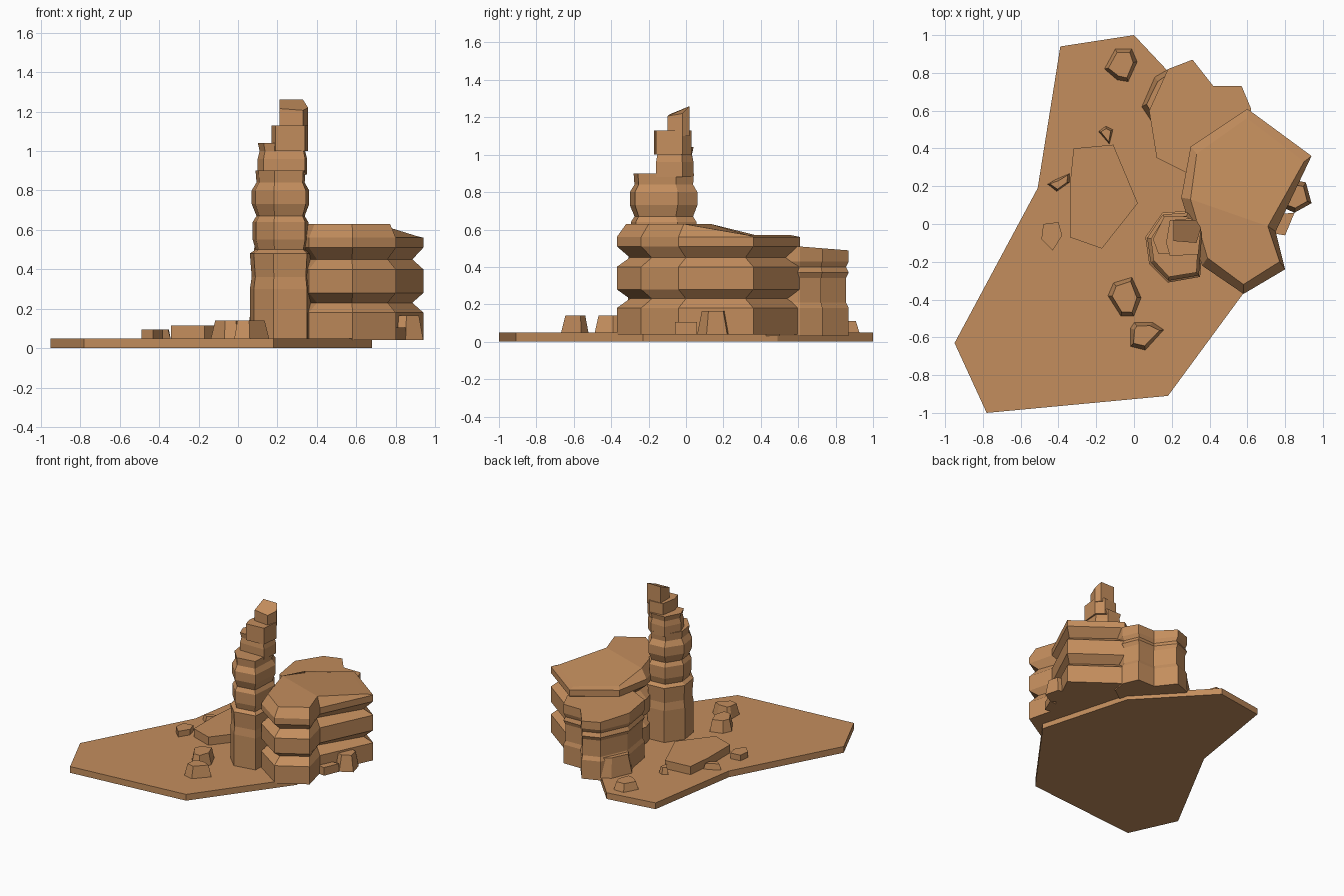
import bpy
import bmesh
from mathutils import Vector

default_cube = bpy.data.objects.get("Cube")
if default_cube:
    bpy.data.objects.remove(default_cube, do_unlink=True)

# One sandstone colour for the whole model
sandstone = bpy.data.materials.new("sandstone")
sandstone.use_nodes = True
colour = (.55, .27, .11, 1)
sandstone.diffuse_color = colour
sandstone.node_tree.nodes["Principled BSDF"].inputs["Base Color"].default_value = colour


def finish(name, bm):
    """Turn a bmesh into a flat shaded object."""
    bmesh.ops.recalc_face_normals(bm, faces=bm.faces)
    mesh = bpy.data.meshes.new(name)
    bm.to_mesh(mesh)
    bm.free()
    mesh.materials.append(sandstone)
    rock_object = bpy.data.objects.new(name, mesh)
    bpy.context.collection.objects.link(rock_object)
    return rock_object


def strata(name, outline, levels, cap_height=None, split=None):
    """Stack an outline through (height, inset) levels; the last one is the cap.

    cap_height(x, y) may slope the cap, and split folds it between two corners.
    """
    bm = bmesh.new()
    corners = [Vector(point) for point in outline]
    centre = sum(corners, Vector((0, 0))) / len(corners)
    rings = []
    for height, inset in levels:
        is_cap = height == levels[-1][0]
        ring = []
        for corner in corners:
            outward = (corner - centre).normalized()
            point = corner - outward * inset
            z = cap_height(point.x, point.y) if is_cap and cap_height else height
            ring.append(bm.verts.new((point.x, point.y, z)))
        rings.append(ring)
    for lower, upper in zip(rings, rings[1:]):
        for i in range(len(lower)):
            j = (i + 1) % len(lower)
            bm.faces.new((lower[i], lower[j], upper[j], upper[i]))
    bm.faces.new(rings[0])
    top = rings[-1]
    if split:
        start, end = split
        bm.faces.new(top[start:end + 1])
        bm.faces.new(top[end:] + top[:start + 1])
    else:
        bm.faces.new(top)
    return finish(name, bm)


def rock(name, outline, top, taper=.025, bottom=.04):
    """A small boulder with leaning sides."""
    return strata(name, outline, [(bottom, 0), (top, taper)])


# Ground slab
ground_outline = [(-.95, -.63), (-.78, -1), (.18, -.91), (.68, -.23),
                  (.48, .49), (0, 1), (-.39, .94), (-.51, .19)]
strata("ground_slab", ground_outline, [(0, 0), (.05, 0)])

# Large mesa with two eroded grooves and a cap that falls away to the back
mesa_outline = [(.25, .14), (.36, -.22), (.58, -.37), (.8, -.24), (.75, -.04),
                (.94, .36), (.6, .61), (.3, .41)]
mesa_levels = [(.04, 0), (.18, 0), (.23, .07), (.28, 0), (.4, 0),
               (.45, .07), (.51, 0), (.56, 0), (.63, .05)]
strata("large_mesa", mesa_outline, mesa_levels,
       cap_height=lambda x, y: .63 if y < .2 else .57, split=(0, 4))

# Lower mesa behind it
back_outline = [(.08, .6), (.12, .35), (.28, .27), (.6, .5), (.62, .61),
                (.57, .73), (.42, .73), (.31, .87), (.18, .82)]
back_levels = [(.03, 0), (.18, 0), (.21, .015), (.34, .015), (.37, 0),
               (.4, .015), (.43, 0), (.5, 0)]
strata("back_mesa", back_outline, back_levels,
       cap_height=lambda x, y: .51 - max(0, y - .6) * .08)
foot_outline = [(.04, .62), (.12, .5), (.3, .6), (.25, .8), (.18, .82), (.11, .78)]
rock("back_mesa_foot", foot_outline, .2, taper=.03)

# Spire shaft with pinched layers
spire_outline = [(.06, -.07), (.08, -.21), (.18, -.31), (.35, -.28),
                 (.37, -.04), (.29, .07), (.15, .06)]
spire_levels = [(.04, 0), (.3, 0), (.36, .01), (.48, 0), (.5, .03), (.55, .015),
                (.64, .015), (.67, .035), (.73, .01), (.8, .01), (.84, .035),
                (.9, .03)]
strata("spire_shaft", spire_outline, spire_levels)

# Stepped blocks on top of the spire
shoulder_outline = [(.1, -.08), (.13, -.16), (.34, -.16), (.35, -.02),
                    (.28, .04), (.16, .04)]
strata("spire_shoulder", shoulder_outline,
       [(.88, 0), (.96, 0), (1, .01), (1.04, 0)])
neck_outline = [(.17, -.1), (.19, -.17), (.34, -.16), (.355, -.02),
                (.3, .03), (.19, .02)]
strata("spire_neck", neck_outline, [(1, 0), (1.13, 0)])
tip_outline = [(.21, -.09), (.33, -.1), (.355, -.02), (.33, .02), (.21, .02)]
strata("spire_tip", tip_outline, [(1.1, 0), (1.2, 0), (1.26, 0)],
       cap_height=lambda x, y: 1.26 - max(0, -.04 - y) * .9 - max(0, x - .33) * 1.6)

# Broad fallen plate and scattered boulders
plate_outline = [(-.34, -.07), (-.17, -.13), (.02, .11), (-.11, .42),
                 (-.32, .4), (-.34, .2)]
rock("fallen_plate", plate_outline, .115, taper=0)
rock("flat_stone", [(-.48, 0), (-.4, .01), (-.38, -.06), (-.43, -.14), (-.49, -.08)],
     .095, taper=0)
rock("back_boulder", [(-.1, .93), (-.01, .93), (.02, .86), (-.03, .75),
                      (-.09, .76), (-.16, .82)], .11)
rock("small_boulder", [(-.19, .49), (-.15, .52), (-.11, .5), (-.13, .42)], .1,
     taper=.015)
rock("side_boulder", [(-.46, .21), (-.41, .17), (-.34, .22), (-.34, .27),
                      (-.41, .24)], .095, taper=.015)
rock("front_boulder", [(-.14, -.38), (-.11, -.31), (-.01, -.28), (.04, -.39),
                       (0, -.49), (-.07, -.49)], .14)
rock("foremost_boulder", [(-.02, -.55), (0, -.52), (.1, -.52), (.16, -.56),
                          (.06, -.67), (-.02, -.65)], .14)
rock("left_boulder", [(.76, .1), (.86, .23), (.91, .22), (.94, .11), (.85, .06)],
     .165)
rock("left_stone", [(.74, -.05), (.8, -.06), (.85, .06), (.74, .05)], .105, taper=0)
